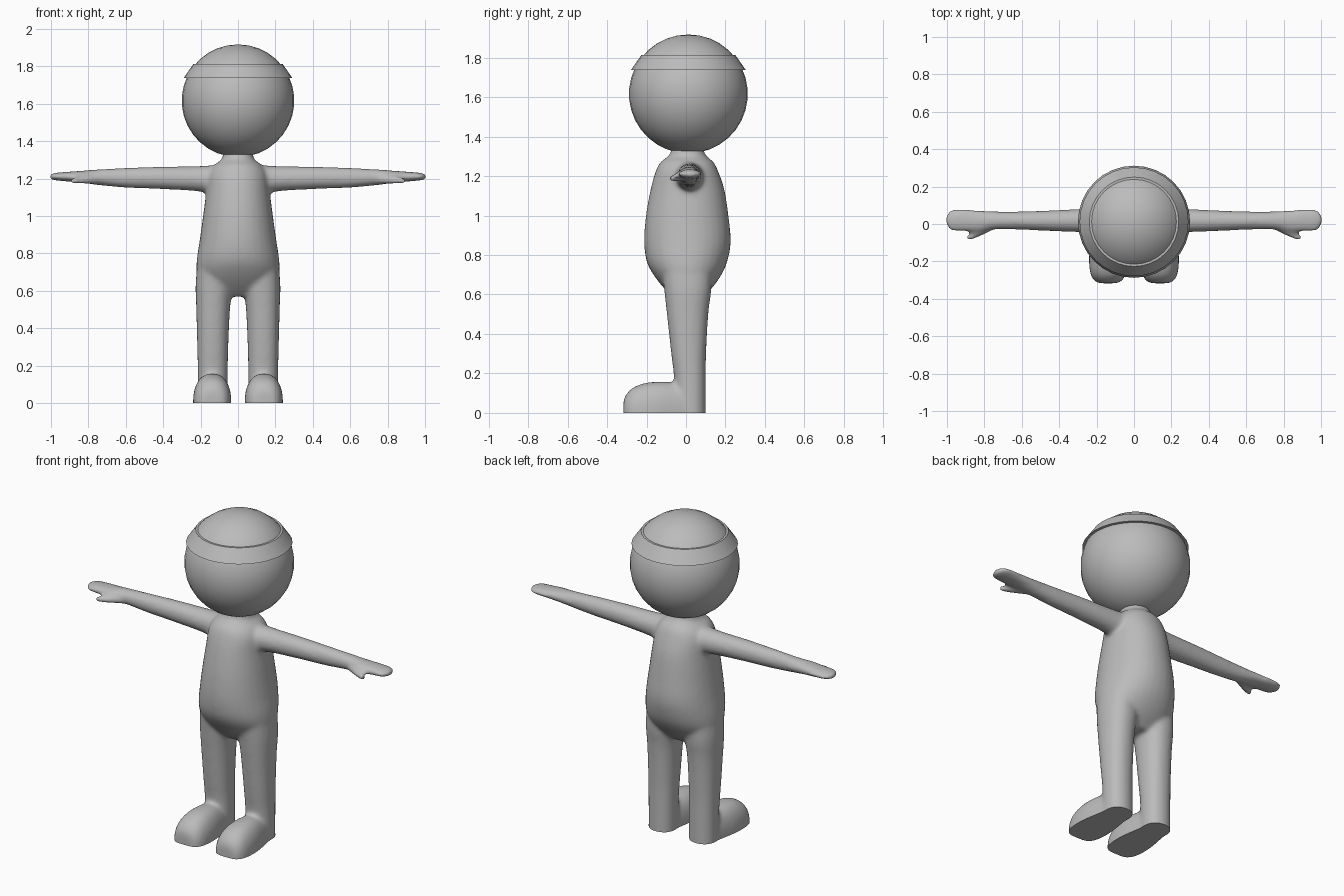
import bpy
import bmesh
from math import sin, cos, pi
from mathutils import Vector

default_cube = bpy.data.objects.get("Cube")
if default_cube:
    bpy.data.objects.remove(default_cube, do_unlink=True)

grey = bpy.data.materials.new("plain grey")
grey.use_nodes = True
grey.diffuse_color = (0.5, 0.5, 0.5, 1)
grey.node_tree.nodes["Principled BSDF"].inputs["Base Color"].default_value = grey.diffuse_color


def smooth_rows(rows, steps=5):
    """Pass a Catmull-Rom curve through the rows of section sizes."""
    pts = [Vector(r) for r in rows]
    out = []
    for i in range(len(pts) - 1):
        p0, p1 = pts[max(i - 1, 0)], pts[i]
        p2, p3 = pts[i + 1], pts[min(i + 2, len(pts) - 1)]
        for s in range(steps):
            t = s / steps
            out.append(0.5 * (2 * p1 + (p2 - p0) * t
                              + (2 * p0 - 5 * p1 + 4 * p2 - p3) * t * t
                              + (3 * p1 - p0 - 3 * p2 + p3) * t ** 3))
    return out + [pts[-1]]


def loft(bm, rows, place, power=1.0, sides=32):
    """Skin oval sections; each row is position, low a, high a, low b, high b."""
    rings = []
    for t, a0, a1, b0, b1 in smooth_rows(rows):
        ring = []
        for k in range(sides):
            c, s = cos(2 * pi * k / sides), sin(2 * pi * k / sides)
            c = abs(c) ** power * (1 if c > 0 else -1)
            s = abs(s) ** power * (1 if s > 0 else -1)
            a = (a0 + a1) / 2 + c * (a1 - a0) / 2
            b = (b0 + b1) / 2 + s * (b1 - b0) / 2
            ring.append(bm.verts.new(place(t, a, b)))
        rings.append(ring)
    for low, high in zip(rings, rings[1:]):
        for k in range(sides):
            n = (k + 1) % sides
            bm.faces.new((low[k], low[n], high[n], high[k]))
    bm.faces.new(rings[0][::-1])
    bm.faces.new(rings[-1])


def finish(name, bm, angle=40):
    bmesh.ops.recalc_face_normals(bm, faces=bm.faces)
    mesh = bpy.data.meshes.new(name)
    bm.to_mesh(mesh)
    bm.free()
    mesh.materials.append(grey)
    obj = bpy.data.objects.new(name, mesh)
    bpy.context.collection.objects.link(obj)
    bpy.ops.object.select_all(action="DESELECT")
    obj.select_set(True)
    bpy.context.view_layer.objects.active = obj
    bpy.ops.object.shade_smooth_by_angle(angle=angle * pi / 180)
    return obj


# Section sizes: height, then width and depth limits
torso = [(0.57, -0.12, 0.12, -0.05, 0.07), (0.63, -0.19, 0.19, -0.11, 0.13),
         (0.7, -0.22, 0.22, -0.165, 0.18), (0.77, -0.22, 0.22, -0.2, 0.21),
         (0.87, -0.205, 0.205, -0.212, 0.227), (1, -0.187, 0.187, -0.203, 0.215),
         (1.13, -0.17, 0.17, -0.18, 0.195), (1.22, -0.16, 0.16, -0.155, 0.165),
         (1.27, -0.13, 0.13, -0.13, 0.14), (1.3, -0.09, 0.09, -0.09, 0.105),
         (1.33, -0.08, 0.08, -0.075, 0.09), (1.38, -0.08, 0.08, -0.07, 0.09)]
leg = [(-0.06, 0.055, 0.215, -0.06, 0.1), (0.16, 0.055, 0.215, -0.06, 0.1),
       (0.3, 0.052, 0.218, -0.075, 0.102), (0.5, 0.043, 0.223, -0.097, 0.113),
       (0.62, 0.03, 0.227, -0.11, 0.128), (0.72, 0.03, 0.22, -0.12, 0.13)]
# Distance outward, then depth and height limits
arm = [(0.05, -0.08, 0.1, 1.1, 1.28), (0.2, -0.05, 0.085, 1.13, 1.267),
       (0.4, -0.04, 0.075, 1.143, 1.264), (0.6, -0.031, 0.067, 1.151, 1.257),
       (0.75, -0.029, 0.067, 1.165, 1.249), (0.82, -0.043, 0.073, 1.175, 1.243),
       (0.9, -0.04, 0.078, 1.183, 1.237), (0.965, -0.038, 0.078, 1.189, 1.232),
       (0.99, -0.025, 0.066, 1.192, 1.228), (1.005, 0, 0.045, 1.197, 1.223)]
thumb = [(0.75, -0.03, 0.02, 1.17, 1.22), (0.82, -0.065, -0.02, 1.171, 1.212),
         (0.87, -0.086, -0.047, 1.172, 1.207), (0.896, -0.087, -0.064, 1.176, 1.2)]
# Distance backward, then width limits and height limits
foot = [(-0.317, 0.095, 0.185, -0.06, 0.06), (-0.305, 0.067, 0.21, -0.09, 0.09),
        (-0.27, 0.045, 0.232, -0.127, 0.127), (-0.21, 0.036, 0.24, -0.151, 0.151),
        (-0.14, 0.038, 0.238, -0.158, 0.158), (-0.07, 0.048, 0.226, -0.154, 0.154),
        (0, 0.06, 0.212, -0.14, 0.14), (0.05, 0.075, 0.195, -0.1, 0.1)]

bm = bmesh.new()
loft(bm, torso, lambda t, a, b: (a, b, t), power=0.95)
for side in (-1, 1):
    loft(bm, leg, lambda t, a, b: (side * a, b, t), power=0.9)
    loft(bm, arm, lambda t, a, b: (side * t, a, b))
    loft(bm, thumb, lambda t, a, b: (side * t, a, b))
    loft(bm, foot, lambda t, a, b: (side * a, t, b), power=0.85)
body = finish("body", bm)

# Fuse the limbs into one soft skin
skin = body.modifiers.new("fuse", "REMESH")
skin.mode = "VOXEL"
skin.voxel_size = 0.011
soften = body.modifiers.new("soften", "SMOOTH")
soften.factor = 0.5
soften.iterations = 10
fused = body.evaluated_get(bpy.context.evaluated_depsgraph_get())
bm = bmesh.new()
bm.from_mesh(fused.to_mesh())
fused.to_mesh_clear()
bpy.data.objects.remove(body, do_unlink=True)

# Cut the soles flat at the ground
cut = bmesh.ops.bisect_plane(bm, geom=bm.verts[:] + bm.edges[:] + bm.faces[:],
                             plane_co=(0, 0, 0), plane_no=(0, 0, 1), clear_inner=True)
rim = [e for e in cut["geom_cut"] if isinstance(e, bmesh.types.BMEdge)]
bmesh.ops.edgeloop_fill(bm, edges=rim)
finish("body", bm, 50)

# Round head
head_centre = Vector((0, 0.012, 1.616))
bm = bmesh.new()
bmesh.ops.create_uvsphere(bm, u_segments=32, v_segments=17, radius=0.301)
bmesh.ops.translate(bm, verts=bm.verts, vec=head_centre)
finish("head", bm)

# Sloping cap band around the head
bm = bmesh.new()
profile = [(0.26, 1.737), (0.291, 1.737), (0.239, 1.812), (0.21, 1.812)]
loop = [bm.verts.new((r, head_centre.y, z)) for r, z in profile]
edges = [bm.edges.new((loop[i], loop[(i + 1) % len(loop)])) for i in range(len(loop))]
bmesh.ops.spin(bm, geom=loop + edges, cent=head_centre, axis=(0, 0, 1),
               angle=2 * pi, steps=32, use_merge=True)
bmesh.ops.remove_doubles(bm, verts=bm.verts, dist=0.0001)
finish("cap_band", bm, 30)
